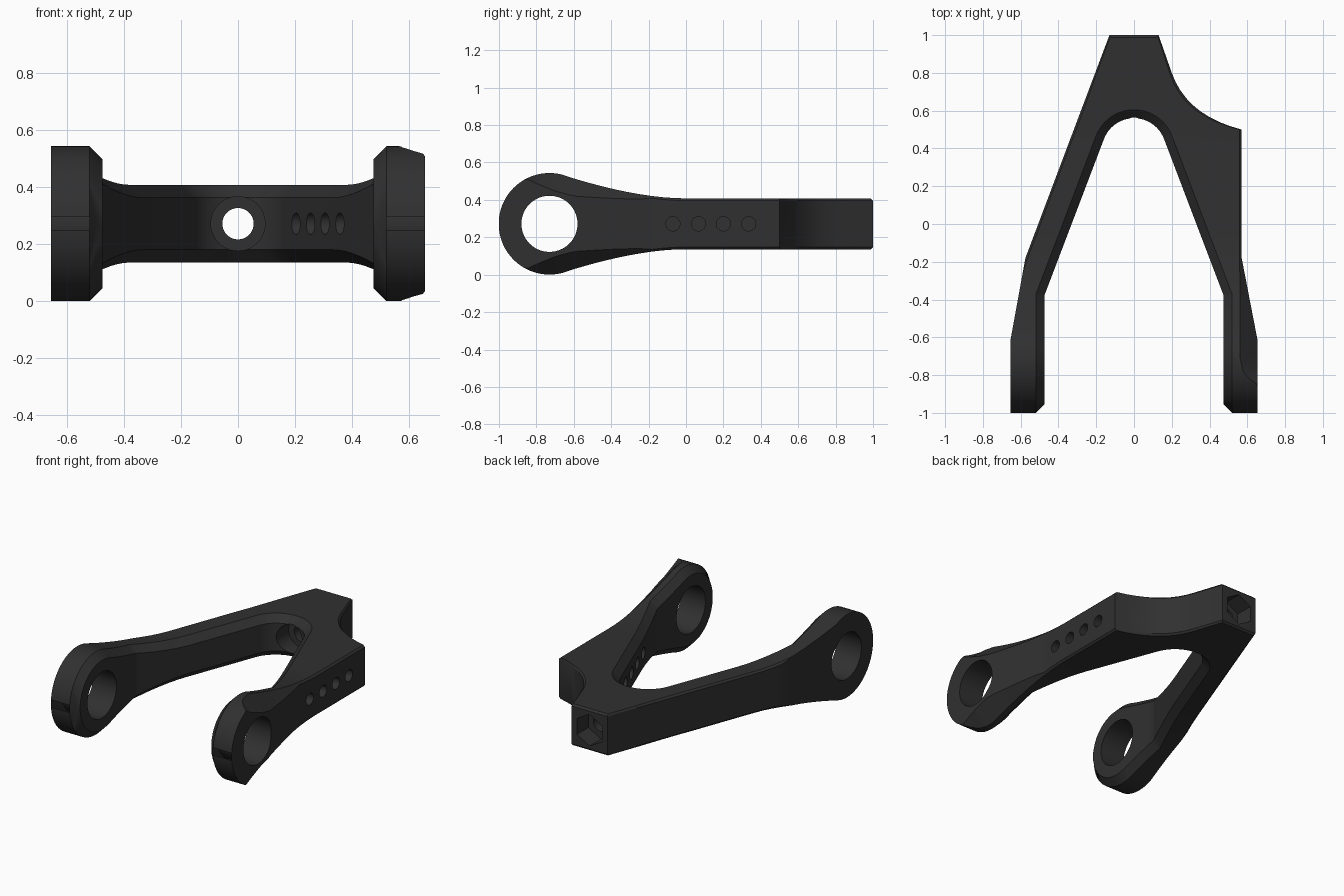
import bpy, bmesh, math
from mathutils import Vector, Matrix

if "Cube" in bpy.data.objects:
    bpy.data.objects.remove(bpy.data.objects["Cube"])

ZC = 0.272      # mid height of the part
RING_Y = -0.73  # eyelet centre
R = 0.2715      # eyelet outer radius
C = 0.045       # chamfer along the inner wall


def lerp_table(table, y):
    for (y0, v0), (y1, v1) in zip(table, table[1:]):
        if y <= y1:
            return v0 + (v1 - v0) * max(0, (y - y0) / (y1 - y0))
    return table[-1][1]


def half_height(y):
    """Side profile: round eyelet flowing into a straight bar."""
    if y < -0.65:
        return math.sqrt(max(0, R * R - (y - RING_Y) ** 2))
    if y > 0:
        return 0.136
    t = (0.774 - math.sqrt(0.599 - 0.496 * (0.65 + y))) / 0.248
    return 0.258 * (1 - t) ** 2 + 0.136 * (1 - (1 - t) ** 2)


def inner_half(y):
    """Side profile of the inner wall, inside its chamfer."""
    if y < -0.663:
        return math.sqrt(max(0, (R - C) ** 2 - (y - RING_Y) ** 2))
    return half_height(y) - C


def section(side, outer, wide, inner):
    """One closed cross-section; wide is the top edge of the inner chamfer."""
    ox, oy = outer
    h, hi = half_height(oy), inner_half(inner[1])
    o, w = Vector(outer), Vector(wide)
    edge, drop = o.copy(), 0.0
    if oy > -0.2:                      # small outer edge break
        edge, drop = o + (w - o).normalized() * 0.012, 0.012
    elif side > 0 and oy > -0.85:      # broad chamfer on the right eyelet
        zt = lerp_table([(-0.85, 0.512), (-0.8, 0.488), (-0.7, 0.447), (-0.6, 0.42),
                         (-0.4, 0.408), (-0.2, 0.402)], oy)
        drop = max(0, h + ZC - zt)
        xt = lerp_table([(-0.85, 0.655), (-0.82, 0.61), (-0.78, 0.577), (-0.7, 0.56),
                         (-0.2, 0.56)], oy)
        edge = Vector((min(ox, xt), oy))
    hw = half_height(wide[1])
    upper = [(o, h - drop), (edge, h), (w, hw), (Vector(inner), hi)]
    pts = [(p.x, p.y, ZC + z) for p, z in upper]
    return pts + [(p.x, p.y, ZC - z) for p, z in reversed(upper)]


def arm(side):
    """Sections of one half, from eyelet tip to the middle of the bridge."""
    out = []
    ys = [RING_Y - R * math.cos(math.radians(a)) for a in range(0, 106, 5)]
    ys[0] = -1.0
    ys += [-0.955, -0.62, -0.58, -0.53, -0.48, -0.43, -0.38, -0.373, -0.32, -0.26,
           -0.18, -0.12, -0.06, 0, 0.45]
    for y in sorted(ys):
        xi = 0.475 - 0.381 * max(0, y + 0.38)
        xw = 0.52 if y < -0.373 else 0.52 - 0.381 * (y + 0.373)
        if y < -0.955:
            xi = 0.52 - (y + 1)
        if y <= -0.62:
            xo = 0.655
        elif y <= -0.18:
            xo = 0.655 - (0.085 if side > 0 else 0.08) * (y + 0.62) / 0.44
        else:
            xo = 0.57 if side > 0 else 0.13 + 0.377 * (1 - y)
        if y < 0.44:
            out.append(section(side, (side * xo, y), (side * xw, y), (side * xi, y)))
    # outline of the bridge back, paired with the arch
    if side > 0:
        back = [(0.57, 0.45), (0.57, 0.5)]
        for i in range(1, 10):
            t = i / 9
            back.append(((1 - t) ** 2 * 0.57 + 2 * t * (1 - t) * 0.28 + t * t * 0.2,
                         (1 - t) ** 2 * 0.5 + 2 * t * (1 - t) * 0.573 + t * t * 0.8))
        back += [(0.13, 1), (0, 1)]
    else:
        back = [(-0.13 - 0.377 * 0.55 * (1 - i / 11), 0.45 + 0.05 * i) for i in range(12)]
        back += [(0, 1)]
    for k, o in enumerate(back):
        a = math.radians(20.9 + (90 - 20.9) * k / 12)
        c, s = math.cos(a) * side, math.sin(a)
        out.append(section(side, o, (c * (0.17 + C), 0.39 + s * (0.17 + C)),
                           (c * 0.17, 0.39 + s * 0.17)))
    return out


# Fork body: one band of sections from left eyelet round the arch to the right
rings = arm(-1) + arm(1)[-2::-1]
bm = bmesh.new()
loops = [[bm.verts.new(p) for p in ring] for ring in rings]
for a, b in zip(loops, loops[1:]):
    for i in range(8):
        j = (i + 1) % 8
        bm.faces.new((a[i], a[j], b[j], b[i]))
bmesh.ops.remove_doubles(bm, verts=bm.verts, dist=0.0003)
bmesh.ops.recalc_face_normals(bm, faces=bm.faces)
mesh = bpy.data.meshes.new("fork_arm")
bm.to_mesh(mesh)
bm.free()
fork = bpy.data.objects.new("fork_arm", mesh)
bpy.context.collection.objects.link(fork)
black = bpy.data.materials.new("matte black")
black.diffuse_color = (0.03, 0.03, 0.03, 1)
black.use_nodes = True
black.node_tree.nodes["Principled BSDF"].inputs["Base Color"].default_value = black.diffuse_color
mesh.materials.append(black)


def cut(name, start, end, radius, sides=40, turn=0.0):
    """Drill a round or polygonal hole from start to end."""
    start, end = Vector(start), Vector(end)
    axis = end - start
    b = bmesh.new()
    bmesh.ops.create_cone(b, cap_ends=True, segments=sides, radius1=radius,
                          radius2=radius, depth=axis.length)
    rot = axis.to_track_quat('Z', 'Y').to_matrix().to_4x4()
    b.transform(Matrix.Translation((start + end) / 2) @ rot @ Matrix.Rotation(turn, 4, 'Z'))
    m = bpy.data.meshes.new(name)
    b.to_mesh(m)
    b.free()
    m.materials.append(black)
    tool = bpy.data.objects.new(name, m)
    tool.hide_render = True
    bpy.context.collection.objects.link(tool)
    mod = fork.modifiers.new(name, 'BOOLEAN')
    mod.operation, mod.solver, mod.object = 'DIFFERENCE', 'EXACT', tool
    bpy.context.view_layer.objects.active = fork
    bpy.ops.object.modifier_apply(modifier=name)
    bpy.data.objects.remove(tool)


# Eyelet bores
for s in (-1, 1):
    cut("eyelet_bore", (s * 0.4, RING_Y, ZC), (s * 0.8, RING_Y, ZC), 0.15, 64)
# Row of small holes through the right arm
for y in (-0.07, 0.067, 0.2, 0.335):
    cut("side_hole", (0.02, y, ZC), (0.75, y, ZC), 0.038, 32)
# Bolt hole, its counterbore and the hexagonal nut pocket
cut("bolt_hole", (0, 0.35, ZC), (0, 1.1, ZC), 0.055, 40)
cut("counterbore", (0, 0.32, ZC), (0, 0.66, ZC), 0.095, 48)
cut("nut_pocket", (0, 0.88, ZC), (0, 1.1, ZC), 0.104, 6)

# Smooth curves, sharp edges
for o in bpy.context.selected_objects:
    o.select_set(False)
fork.select_set(True)
bpy.context.view_layer.objects.active = fork
bpy.ops.object.shade_smooth_by_angle(angle=math.radians(25))
